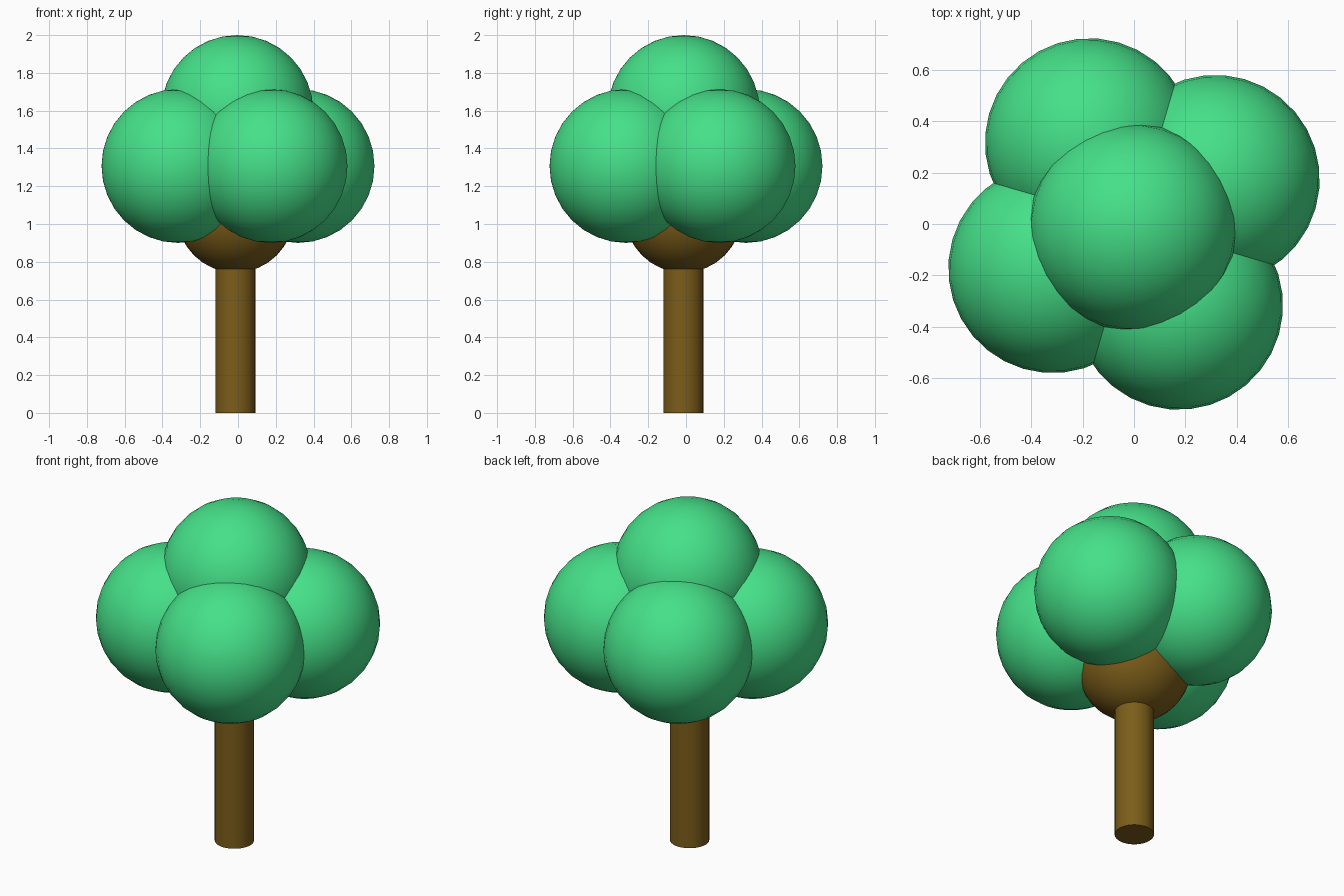
import bpy
import math

if "Cube" in bpy.data.objects:
    bpy.data.objects.remove(bpy.data.objects["Cube"])


def material(name, color):
    m = bpy.data.materials.new(name)
    m.diffuse_color = (*color, 1)
    m.use_nodes = True
    m.node_tree.nodes["Principled BSDF"].inputs["Base Color"].default_value = m.diffuse_color
    return m


leaf = material("leaf_green", (0.06, 0.75, 0.25))
bark = material("bark_brown", (0.20, 0.11, 0.01))


def finish(name, mat):
    ob = bpy.context.object
    ob.name = name
    ob.data.materials.append(mat)
    bpy.ops.object.shade_smooth_by_angle(angle=math.radians(35))
    return ob


def ball(name, radius, location, mat, turn=0.0):
    bpy.ops.mesh.primitive_uv_sphere_add(
        segments=32, ring_count=16, radius=radius,
        location=location, rotation=(0, 0, turn))
    return finish(name, mat)


# Trunk, running up into the crown base
bpy.ops.mesh.primitive_cylinder_add(
    vertices=32, radius=0.106, depth=0.85, location=(-0.014, -0.014, 0.425))
finish("trunk", bark)

# Round brown knot where the trunk meets the foliage
ball("crown_base", 0.31, (-0.014, -0.014, 1.053), bark)

# Four foliage balls in a ring
reach = math.hypot(0.317, 0.174)
start = math.atan2(0.174, 0.317)
for i in range(4):
    a = start + i * math.pi / 2
    ball(f"foliage_side_{i + 1}", 0.407,
         (reach * math.cos(a), reach * math.sin(a), 1.307), leaf, a)

# Top foliage ball
ball("foliage_top", 0.404, (-0.004, -0.012, 1.596), leaf, start)
